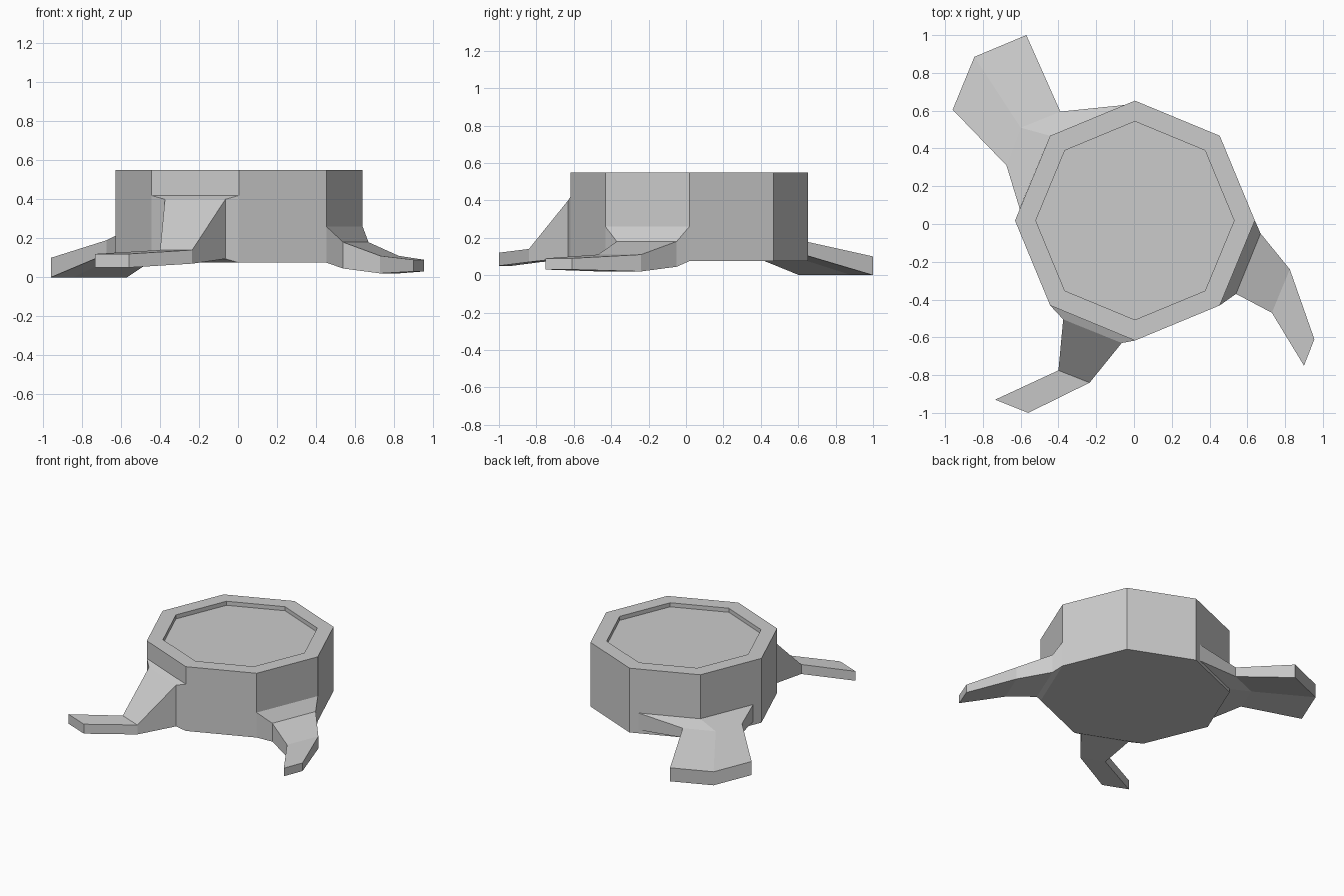
import bpy
import bmesh
import math
from mathutils import Vector

cube = bpy.data.objects.get("Cube")
if cube:
    bpy.data.objects.remove(cube, do_unlink=True)

# One flat grey for the whole model
grey = bpy.data.materials.new("plain_grey")
grey.use_nodes = True
colour = (0.6, 0.6, 0.6, 1)
grey.diffuse_color = colour
grey.node_tree.nodes["Principled BSDF"].inputs["Base Color"].default_value = colour

CENTRE = Vector((0.005, 0.018, 0))
BASE, TOP = 0.075, 0.55


def finish(name, bm):
    """Turn a bmesh into a named flat-shaded object."""
    bmesh.ops.recalc_face_normals(bm, faces=bm.faces)
    mesh = bpy.data.meshes.new(name)
    bm.to_mesh(mesh)
    bm.free()
    mesh.materials.append(grey)
    obj = bpy.data.objects.new(name, mesh)
    bpy.context.collection.objects.link(obj)
    return obj


def loft(name, loops):
    """Skin a list of closed point loops and cap both ends."""
    bm = bmesh.new()
    rings = [[bm.verts.new(p) for p in loop] for loop in loops]
    for a, b in zip(rings, rings[1:]):
        for i in range(len(a)):
            j = (i + 1) % len(a)
            bm.faces.new((a[i], a[j], b[j], b[i]))
    bm.faces.new(rings[0])
    bm.faces.new(rings[-1])
    return finish(name, bm)


def octagon(radius, z):
    corners = [math.radians(45 * i) for i in range(8)]
    return [CENTRE + Vector((radius * math.cos(a), radius * math.sin(a), z))
            for a in corners]


def root(name, sections):
    """Each section is (top z, bottom z, plan points across the root)."""
    loops = []
    for top, bottom, points in sections:
        upper = [(x, y, top) for x, y in points]
        lower = [(x, y, bottom) for x, y in reversed(points)]
        loops.append(upper + lower)
    return loft(name, loops)


# Eight-sided trunk with a shallow recess in the cut top
OUTER, INNER = 0.635, 0.525
loft("stump_trunk", [octagon(OUTER, BASE), octagon(OUTER, TOP),
                     octagon(INNER, TOP), octagon(INNER, TOP - 0.03)])

# Tall bent root at the front
root("front_root", [
    (0.42, BASE, [(-0.444, -0.431), (0.005, -0.617)]),
    (0.40, 0.095, [(-0.375, -0.505), (-0.065, -0.63)]),
    (0.14, 0.07, [(-0.40, -0.775), (-0.235, -0.84)]),
    (0.12, 0.05, [(-0.735, -0.93), (-0.56, -1.0)]),
])

# Low curling root on the +x side
root("side_root", [
    (0.26, BASE, [(0.454, -0.431), (0.64, 0.018)]),
    (0.18, 0.045, [(0.54, -0.37), (0.67, -0.05)]),
    (0.11, 0.02, [(0.73, -0.47), (0.825, -0.24)]),
    (0.09, 0.03, [(0.90, -0.75), (0.955, -0.61)]),
])

# Broad root wrapped around a rear corner
root("rear_root", [
    (0.225, 0.10, [(-0.605, 0.08), (-0.444, 0.467), (-0.05, 0.63)]),
    (0.19, 0.12, [(-0.675, 0.31), (-0.60, 0.51), (-0.39, 0.595)]),
    (0.10, 0.0, [(-0.96, 0.605), (-0.845, 0.885), (-0.57, 1.0)]),
])
